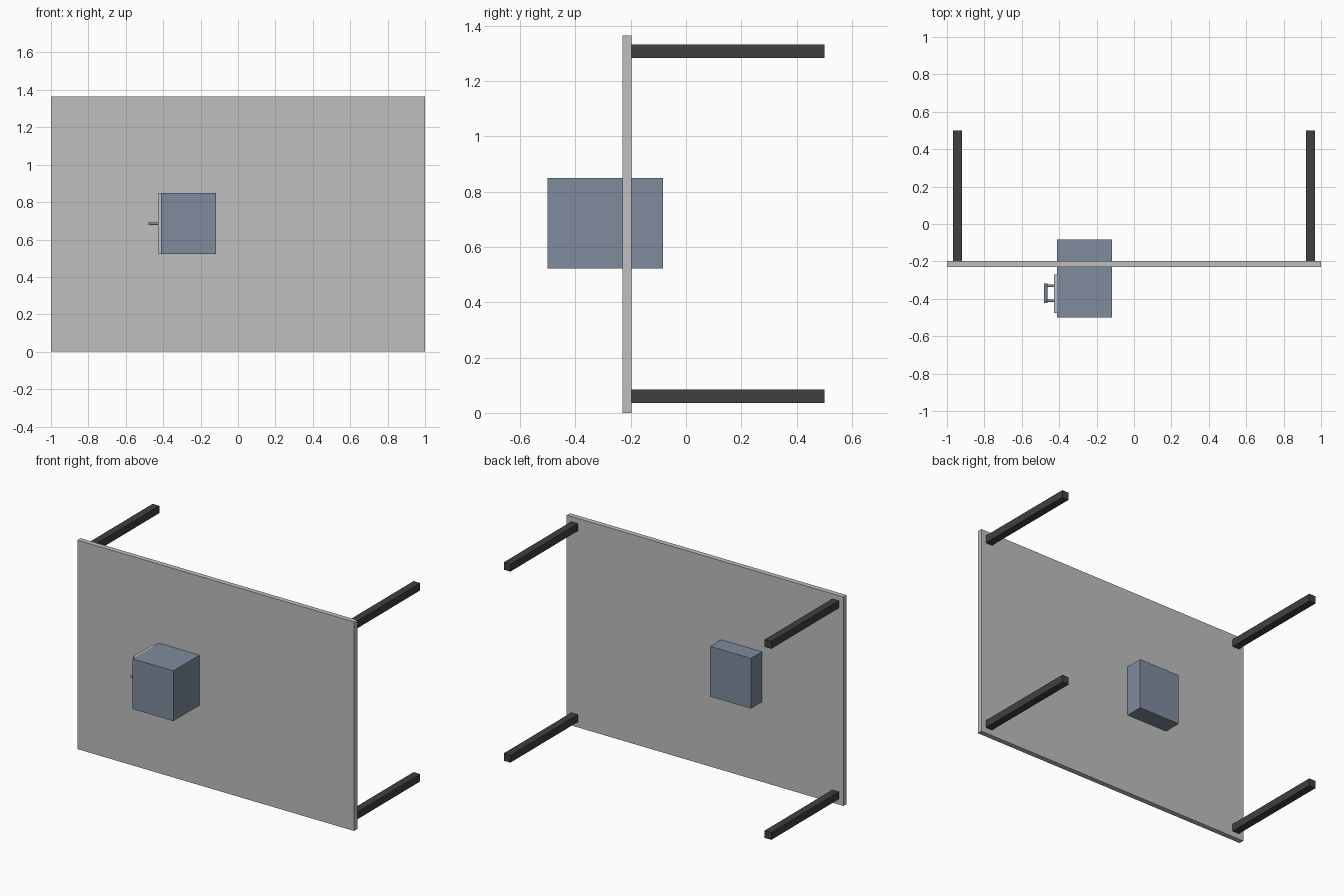
import bpy
from mathutils import Vector

cube = bpy.data.objects.get("Cube")
if cube:
    bpy.data.objects.remove(cube, do_unlink=True)


def material(name, rgb):
    m = bpy.data.materials.new(name)
    m.use_nodes = True
    m.diffuse_color = (*rgb, 1)
    m.node_tree.nodes["Principled BSDF"].inputs["Base Color"].default_value = (*rgb, 1)
    return m


light_grey = material("light grey", (0.52, 0.52, 0.52))
charcoal = material("charcoal", (0.05, 0.05, 0.055))
steel_blue = material("steel blue", (0.21, 0.26, 0.34))


def box(name, low, high, mat):
    """Box between two opposite corners."""
    low, high = Vector(low), Vector(high)
    bpy.ops.mesh.primitive_cube_add(size=1, location=(low + high) / 2)
    ob = bpy.context.object
    ob.name = name
    ob.scale = high - low
    bpy.ops.object.transform_apply(location=False, rotation=False, scale=True)
    ob.data.materials.append(mat)
    return ob


def rod(name, start, end, radius, mat):
    """Round bar between two points."""
    start, end = Vector(start), Vector(end)
    axis = end - start
    bpy.ops.mesh.primitive_cylinder_add(
        vertices=24, radius=radius, depth=axis.length, location=(start + end) / 2,
        rotation=axis.to_track_quat("Z", "Y").to_euler())
    ob = bpy.context.object
    ob.name = name
    ob.data.materials.append(mat)
    bpy.ops.object.shade_smooth_by_angle()
    return ob


# Upright panel
box("panel", (-1, -0.23, 0), (1, -0.197, 1.365), light_grey)

# Four square legs behind the panel
for side, x in (("right", -0.943), ("left", 0.943)):
    for level, z in (("lower", 0.06), ("upper", 1.308)):
        box(f"{level}_{side}_leg", (x - 0.024, -0.197, z - 0.024),
            (x + 0.024, 0.5, z + 0.024), charcoal)

# Cabinet passing through the panel
box("cabinet", (-0.411, -0.5, 0.522), (-0.117, -0.083, 0.85), steel_blue)

# Door plate on the cabinet side
box("door", (-0.427, -0.475, 0.522), (-0.411, -0.27, 0.85), light_grey)

# Door handle: grip and two posts
rod("handle_grip", (-0.472, -0.423, 0.685), (-0.472, -0.317, 0.685), 0.009, steel_blue)
for end, y in (("front", -0.41), ("back", -0.331)):
    rod(f"{end}_handle_post", (-0.472, y, 0.685), (-0.425, y, 0.685), 0.007, steel_blue)
